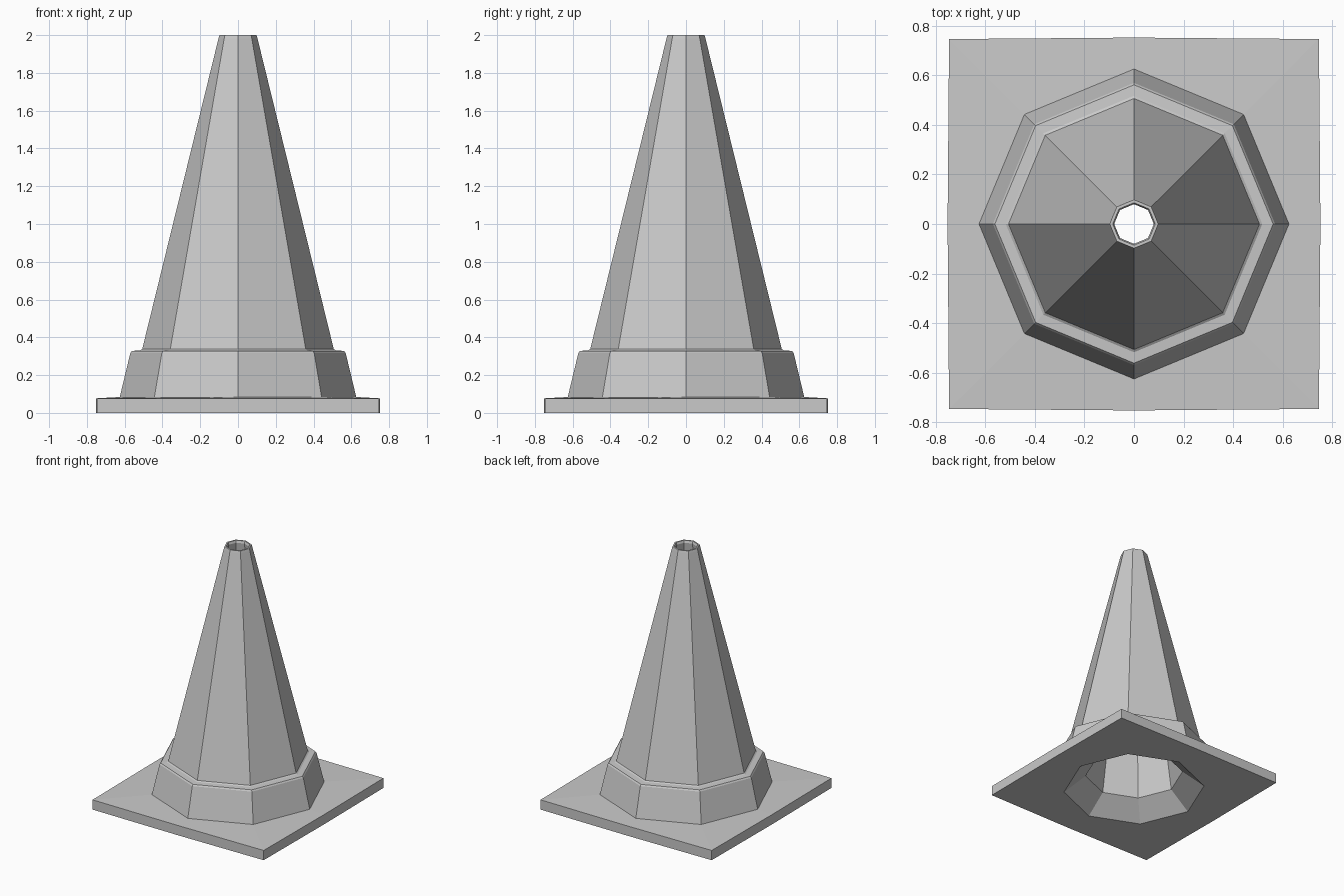
import bpy
import bmesh
from math import cos, sin, pi

cube = bpy.data.objects.get("Cube")
if cube:
    bpy.data.objects.remove(cube, do_unlink=True)

SIDES = 8

grey = bpy.data.materials.new("plain_grey")
grey.use_nodes = True
colour = (0.59, 0.59, 0.59, 1)
grey.diffuse_color = colour
grey.node_tree.nodes["Principled BSDF"].inputs["Base Color"].default_value = colour


def octagon(radius, z):
    return [(radius * cos(2 * pi * i / SIDES), radius * sin(2 * pi * i / SIDES), z)
            for i in range(SIDES)]


def square(z):
    # Square ring with a point at each corner and each slightly bowed side's middle
    ring = []
    for i in range(SIDES):
        half = 0.747 if i % 2 else 0.753
        angle = 2 * pi * i / SIDES
        ring.append((half * round(cos(angle)), half * round(sin(angle)), z))
    return ring


def loft(name, rings):
    bm = bmesh.new()
    loops = [[bm.verts.new(p) for p in ring] for ring in rings]
    for low, high in zip(loops, loops[1:]):
        for i in range(SIDES):
            j = (i + 1) % SIDES
            bm.faces.new((low[i], low[j], high[j], high[i]))
    mesh = bpy.data.meshes.new(name)
    bm.to_mesh(mesh)
    bm.free()
    mesh.materials.append(grey)
    obj = bpy.data.objects.new(name, mesh)
    bpy.context.collection.objects.link(obj)
    return obj


# Square foot with an octagonal opening underneath
loft("base_plate", [octagon(0.52, 0), square(0), square(0.077), octagon(0.626, 0.084)])

# Outer skirt, step, tapered body and rounded lip
outer = [(0.626, 0.084), (0.57, 0.317), (0.562, 0.328), (0.518, 0.331),
         (0.507, 0.338), (0.103, 1.983), (0.098, 2.0)]
# Hollow inside, from the lip down to the flared opening
inner = [(0.086, 2.0), (0.08, 1.983), (0.36, 0.13), (0.52, 0)]
loft("cone_body", [octagon(r, z) for r, z in outer + inner])
